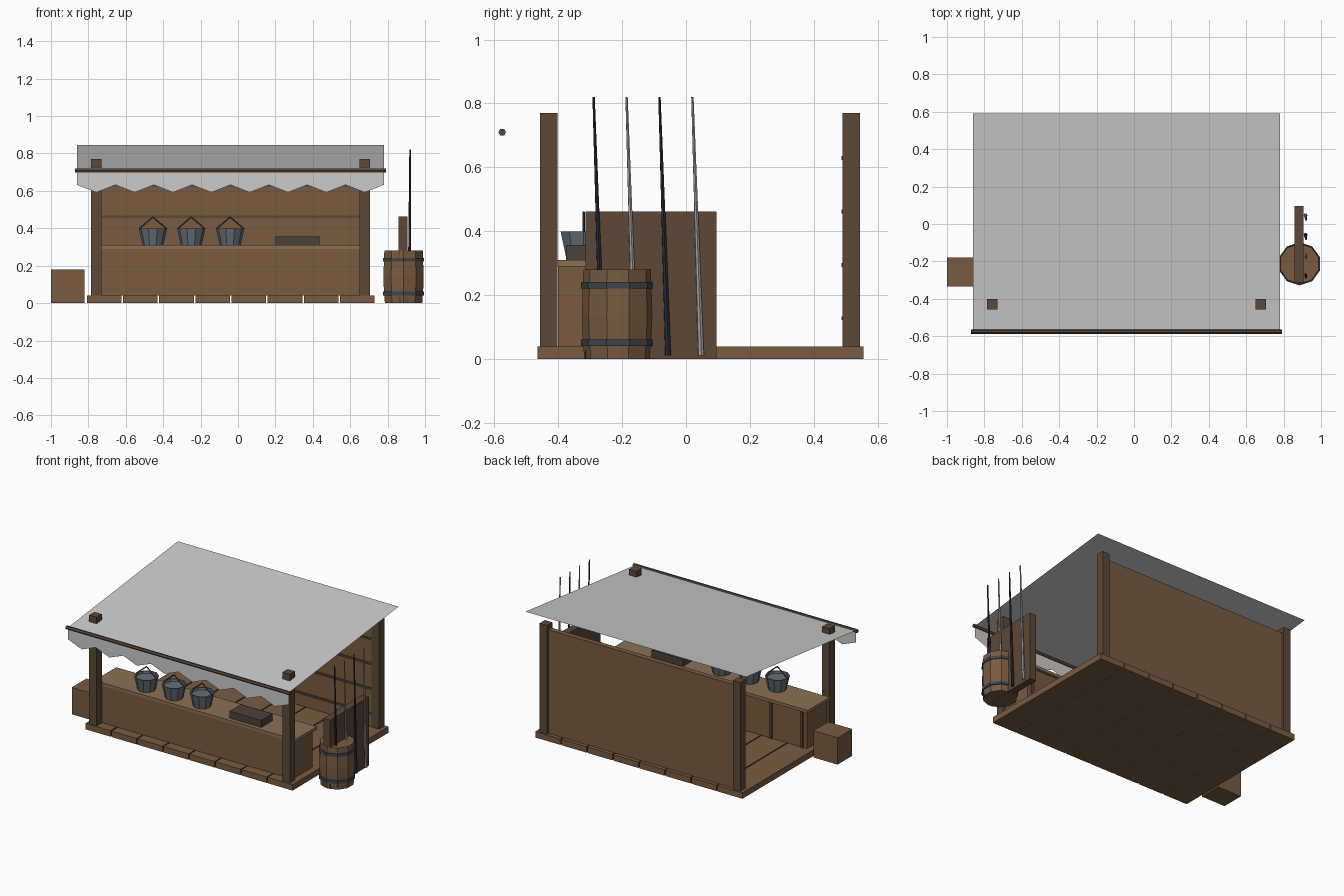
import bpy, math
from mathutils import Vector

if "Cube" in bpy.data.objects:
    bpy.data.objects.remove(bpy.data.objects["Cube"])


def mat(name, c):
    m = bpy.data.materials.new(name)
    m.diffuse_color = (*c, 1)
    m.use_nodes = True
    m.node_tree.nodes["Principled BSDF"].inputs["Base Color"].default_value = m.diffuse_color
    return m


WOOD = mat("wood", (.19, .105, .053))
DARK = mat("dark_wood", (.11, .065, .038))
LIGHT = mat("light_wood", (.26, .16, .09))
TRAY = mat("tray_wood", (.07, .055, .04))
IRON = mat("iron", (.05, .06, .07))
PAIL = mat("pail_metal", (.13, .16, .19))
BLACK = mat("black_steel", (.02, .025, .035))
STEEL = mat("bright_steel", (.35, .35, .35))


def mesh(name, verts, faces, m=None):
    me = bpy.data.meshes.new(name)
    me.from_pydata(verts, [], faces)
    ob = bpy.data.objects.new(name, me)
    bpy.context.collection.objects.link(ob)
    if m:
        me.materials.append(m)
    return ob


def box(name, x0, x1, y0, y1, z0, z1, m):
    v = [(x, y, z) for x in (x0, x1) for y in (y0, y1) for z in (z0, z1)]
    f = [(0, 1, 3, 2), (4, 6, 7, 5), (0, 4, 5, 1), (2, 3, 7, 6), (0, 2, 6, 4), (1, 5, 7, 3)]
    return mesh(name, v, f, m)


def lathe(name, x, y, profile, n, m, turn=0):
    """Closed turned shape from (radius, z) pairs, capped at both ends."""
    v = [(x + r * math.cos(turn + i * math.tau / n), y + r * math.sin(turn + i * math.tau / n), z)
         for r, z in profile for i in range(n)]
    f = [(k * n + i, k * n + (i + 1) % n, (k + 1) * n + (i + 1) % n, (k + 1) * n + i)
         for k in range(len(profile) - 1) for i in range(n)]
    f += [tuple(range(n))[::-1], tuple(range((len(profile) - 1) * n, len(profile) * n))]
    return mesh(name, v, f, m)


def rod(name, a, b, r0, r1, n, m):
    a, b = Vector(a), Vector(b)
    ob = lathe(name, 0, 0, [(r0, 0), (r1, (b - a).length)], n, m)
    ob.rotation_mode = 'QUATERNION'
    ob.rotation_quaternion = (b - a).to_track_quat('Z', 'Y')
    ob.location = a
    return ob


# floor planks
N, X0, X1 = 8, -.812, .735
step = (X1 - X0) / N
for i in range(N):
    box(f"floor_plank_{i}", X0 + i * step + .004, X0 + (i + 1) * step - .004, -.465, .555, 0, .04, WOOD)

# corner posts
for sx, x in (("left", -.785), ("right", .65)):
    for sy, y in (("front", -.457), ("back", .49)):
        box(f"{sy}_{sx}_post", x, x + .055, y, y + .055, .04, .77, DARK)

# back wall with seam strips
box("back_wall", -.735, .655, .495, .53, .04, .735, WOOD)
for i, z in enumerate((.128, .295, .462, .629)):
    box(f"wall_strip_{i}", -.73, .65, .487, .496, z - .006, z + .006, DARK)

# counter
box("counter_body", -.765, .685, -.40, -.19, .04, .29, WOOD)
box("counter_top", -.785, .705, -.402, -.17, .29, .31, LIGHT)
for i in range(7):
    x = -.74 + i * .23
    box(f"counter_back_batten_{i}", x, x + .02, -.192, -.18, .04, .29, DARK)

# awning sheet and zigzag valance
XL, XR = -.86, .78
mesh("awning", [(XL, -.575, .712), (XR, -.575, .712), (XR, .59, .845), (XL, .59, .845)], [(0, 1, 2, 3)])
n = 16
xs = [XL + (XR - XL) * i / n for i in range(n + 1)]
mesh("valance", [(x, -.575, .712) for x in xs] + [(x, -.575, .592 if i % 2 else .632) for i, x in enumerate(xs)],
     [(i, n + 1 + i, n + 2 + i, i + 1) for i in range(n)])
rod("awning_rod", (-.872, -.575, .71), (.792, -.575, .71), .012, .012, 6, DARK)

# pails with wire handles
for i, x in enumerate((-.455, -.25, -.042)):
    y = -.32
    lathe(f"pail_{i}", x, y, [(.056, .31), (.076, .40), (.068, .40), (.065, .385)], 10, PAIL)
    for s in (-1, 1):
        rod(f"pail_handle_{i}_{s}", (x + s * .073, y, .398), (x, y, .46), .004, .004, 5, IRON)

# tray on the counter
box("tray", .20, .435, -.375, -.255, .31, .357, TRAY)

# crate beside the stall
box("crate", -1, -.82, -.335, -.18, 0, .18, WOOD)

# barrel with iron hoops
bx, by, t = .885, -.213, math.pi / 2
lathe("barrel", bx, by, [(.105, 0), (.111, .08), (.113, .14), (.111, .2), (.108, .28)], 10, WOOD, t)
for i, z in enumerate((.042, .222)):
    lathe(f"barrel_hoop_{i}", bx, by, [(.115, z), (.115, z + .02)], 10, IRON, t)

# rack with four leaning rods
box("rack", .857, .905, -.315, .095, 0, .462, DARK)
for i in range(4):
    y = -.262 + i * .103
    rod(f"leaning_rod_{i}", (.917, y, .012), (.92, y - .027, .82), .010, .004, 6, STEEL if i % 2 else BLACK)
